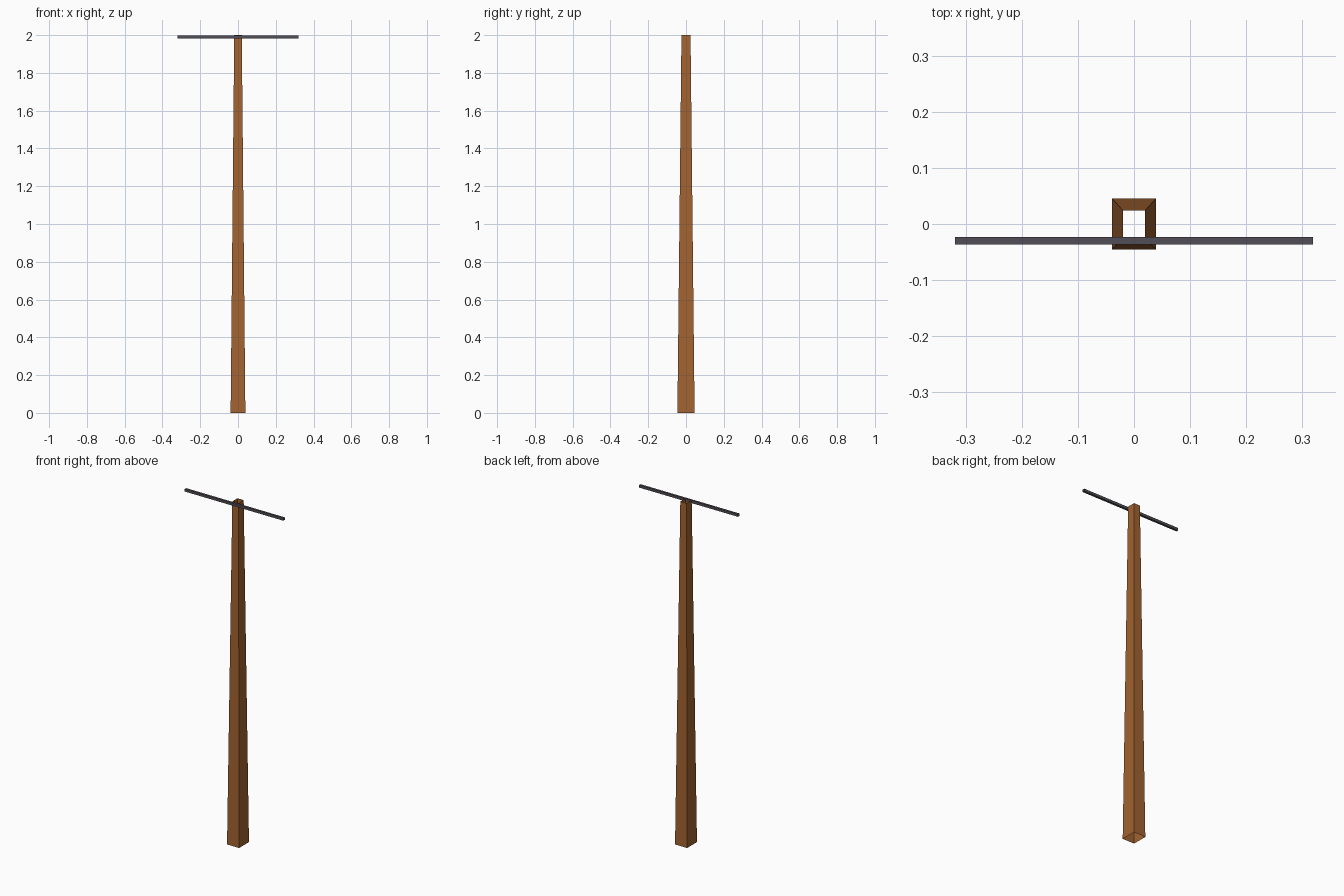
import bpy, bmesh

if "Cube" in bpy.data.objects:
    bpy.data.objects.remove(bpy.data.objects["Cube"])


def material(name, rgb):
    m = bpy.data.materials.new(name)
    m.diffuse_color = (*rgb, 1)
    m.use_nodes = True
    m.node_tree.nodes["Principled BSDF"].inputs["Base Color"].default_value = m.diffuse_color
    return m


def tube(name, rings, mat):
    """Open-ended four-sided tube through rings of points."""
    bm = bmesh.new()
    loops = [[bm.verts.new(p) for p in ring] for ring in rings]
    for a, b in zip(loops, loops[1:]):
        for i in range(4):
            j = (i + 1) % 4
            bm.faces.new((a[i], a[j], b[j], b[i]))
    mesh = bpy.data.meshes.new(name)
    bm.to_mesh(mesh)
    bm.free()
    mesh.materials.append(mat)
    obj = bpy.data.objects.new(name, mesh)
    bpy.context.collection.objects.link(obj)
    return obj


CORNERS = [(-1, -1), (1, -1), (1, 1), (-1, 1)]
wood = material("brown wood", (0.36, 0.125, 0.03))
metal = material("dark grey metal", (0.085, 0.075, 0.095))

# Tapered hollow post, open at the top and bottom
tube("post", [[(sx * hx, sy * hy, z) for sx, sy in CORNERS]
              for hx, hy, z in ((0.039, 0.0455, 0), (0.02, 0.024, 2))], wood)

# Thin crossbar fixed to the front face near the top
tube("crossbar", [[(x, -0.03 + sx * 0.0065, 1.99 + sy * 0.0075) for sx, sy in CORNERS]
                  for x in (-0.319, 0.319)], metal)
